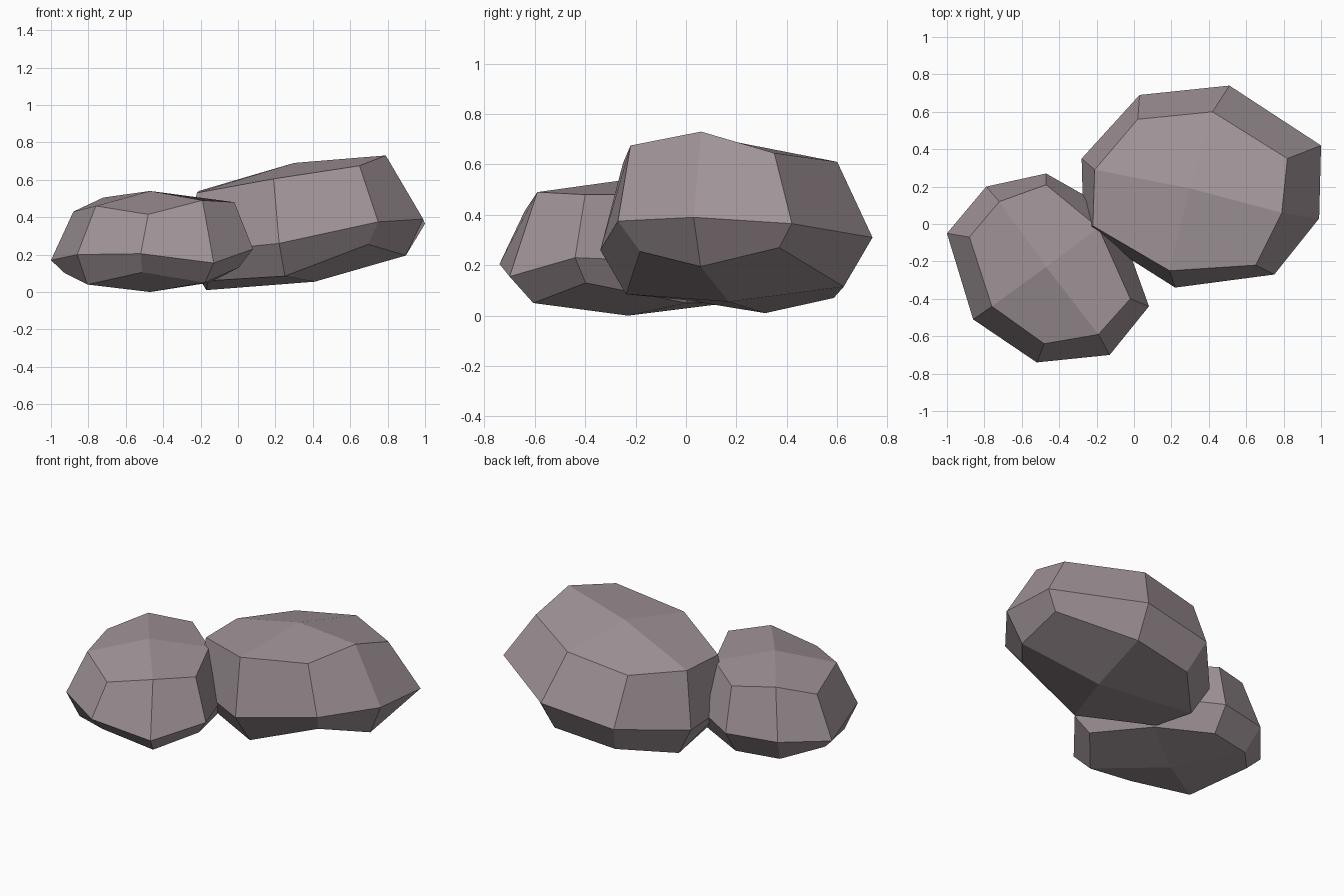
import bpy

stone = bpy.data.materials.new("mauve_grey_stone")
stone.diffuse_color = (0.36, 0.30, 0.32, 1)


def make_rock(name, top, belt, low_z, cap, base, squeeze):
    """Eight-sided faceted boulder: base point, three rings, cap point."""
    cx, cy = base[:2]
    low = [(cx + (x - cx) * squeeze[0], cy + (y - cy) * squeeze[1], z)
           for (x, y, _), z in zip(belt, low_z)]
    verts = low + belt + top + [base, cap]
    faces = []
    # side bands
    for r in (0, 8):
        for i in range(8):
            j = (i + 1) % 8
            faces.append((r + i, r + j, r + 8 + j, r + 8 + i))
    # each end is four quads meeting in the middle
    for i in range(1, 8, 2):
        j, k = (i + 1) % 8, (i + 2) % 8
        faces.append((24, k, j, i))
        faces.append((25, 16 + i, 16 + j, 16 + k))
    mesh = bpy.data.meshes.new(name)
    mesh.from_pydata(verts, [], faces)
    mesh.materials.append(stone)
    mesh.update()
    ob = bpy.data.objects.new(name, mesh)
    bpy.context.collection.objects.link(ob)


# Small rock, rings run counter-clockwise from the left
make_rock(
    "small_rock",
    top=[(-.88, -.07, .43), (-.76, -.44, .46), (-.48, -.64, .415), (-.19, -.59, .49),
         (-.02, -.40, .48), (-.19, -.02, .48), (-.47, .21, .48), (-.72, .12, .505)],
    belt=[(-1, -.05, .17), (-.86, -.51, .20), (-.52, -.74, .205), (-.13, -.70, .155),
          (.08, -.44, .23), (-.10, .06, .21), (-.47, .27, .20), (-.79, .20, .20)],
    low_z=[.10, .04, .105, .05, .13, .05, .05, .05],
    cap=(-.47, -.23, .54), base=(-.47, -.23, 0), squeeze=(.86, .80))

# Large rock, tilted up to the right
make_rock(
    "large_rock",
    top=[(-.22, -.01, .53), (.19, -.25, .605), (.65, -.22, .675), (.79, .06, .73),
         (.82, .35, .645), (.42, .60, .61), (.02, .56, .55), (-.21, .29, .54)],
    belt=[(-.27, -.03, .21), (.22, -.34, .26), (.75, -.27, .375), (.99, .03, .39),
          (1, .42, .365), (.51, .74, .31), (.03, .69, .25), (-.28, .35, .20)],
    low_z=[.06, .085, .255, .195, .27, .115, .07, .01],
    cap=(.30, .19, .69), base=(.41, .17, .055), squeeze=(.84, .80))
